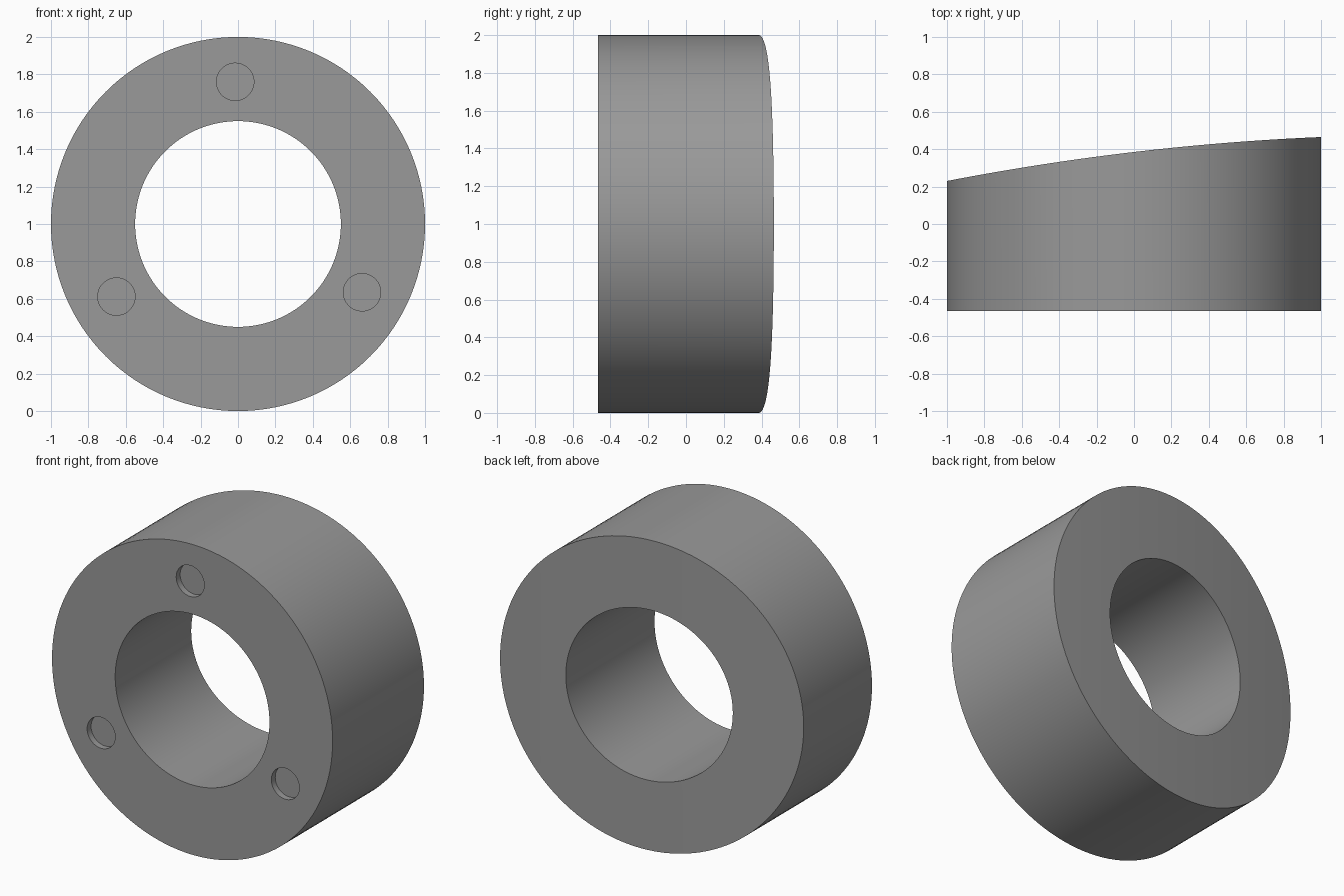
import bpy, bmesh, math

if "Cube" in bpy.data.objects:
    bpy.data.objects.remove(bpy.data.objects["Cube"])

R_OUT, R_IN, FRONT, SEG, RINGS = 1.0, 0.55, -0.465, 128, 8
POCKET_R, POCKET_DEPTH = 0.1, 0.04

grey = bpy.data.materials.new("mid grey")
grey.diffuse_color = (0.32, 0.32, 0.32, 1)
grey.use_nodes = True
grey.node_tree.nodes["Principled BSDF"].inputs["Base Color"].default_value = grey.diffuse_color


def back_y(x):
    # gently curved, slanted back face
    return 0.385 + 0.1175 * x - 0.0375 * x * x


# Thick ring: closed cross-section swept around the y axis
bm = bmesh.new()
radii = [R_IN + (R_OUT - R_IN) * i / RINGS for i in range(RINGS + 1)]
loops = []
for s in range(SEG):
    a = 2 * math.pi * s / SEG
    c, n = math.cos(a), math.sin(a)
    pts = [(R_OUT, True), (R_IN, True)] + [(r, False) for r in radii]
    loops.append([bm.verts.new((r * c, FRONT if front else back_y(r * c), 1 + r * n))
                  for r, front in pts])
for s in range(SEG):
    p, q = loops[s], loops[(s + 1) % SEG]
    for i in range(len(p)):
        j = (i + 1) % len(p)
        bm.faces.new((p[i], p[j], q[j], q[i]))
bmesh.ops.recalc_face_normals(bm, faces=bm.faces)
mesh = bpy.data.meshes.new("ring_body")
bm.to_mesh(mesh)
bm.free()
ring = bpy.data.objects.new("ring_body", mesh)
bpy.context.collection.objects.link(ring)
mesh.materials.append(grey)

# Three shallow round pockets in the front face
for x, z in ((-0.015, 1.76), (-0.65, 0.612), (0.663, 0.635)):
    bpy.ops.mesh.primitive_cylinder_add(vertices=48, radius=POCKET_R, depth=2 * POCKET_DEPTH,
                                        location=(x, FRONT, z), rotation=(math.pi / 2, 0, 0))
    cutter = bpy.context.object
    cutter.name = "pocket_cutter"
    cutter.hide_render = True
    cutter.data.materials.append(grey)
    bpy.context.view_layer.objects.active = ring
    mod = ring.modifiers.new("pocket", 'BOOLEAN')
    mod.operation, mod.solver, mod.object = 'DIFFERENCE', 'EXACT', cutter
    bpy.ops.object.modifier_apply(modifier=mod.name)
    bpy.data.objects.remove(cutter)

# Smooth walls with sharp rims
bpy.ops.object.select_all(action='DESELECT')
ring.select_set(True)
bpy.context.view_layer.objects.active = ring
bpy.ops.object.shade_smooth_by_angle(angle=math.radians(30))
